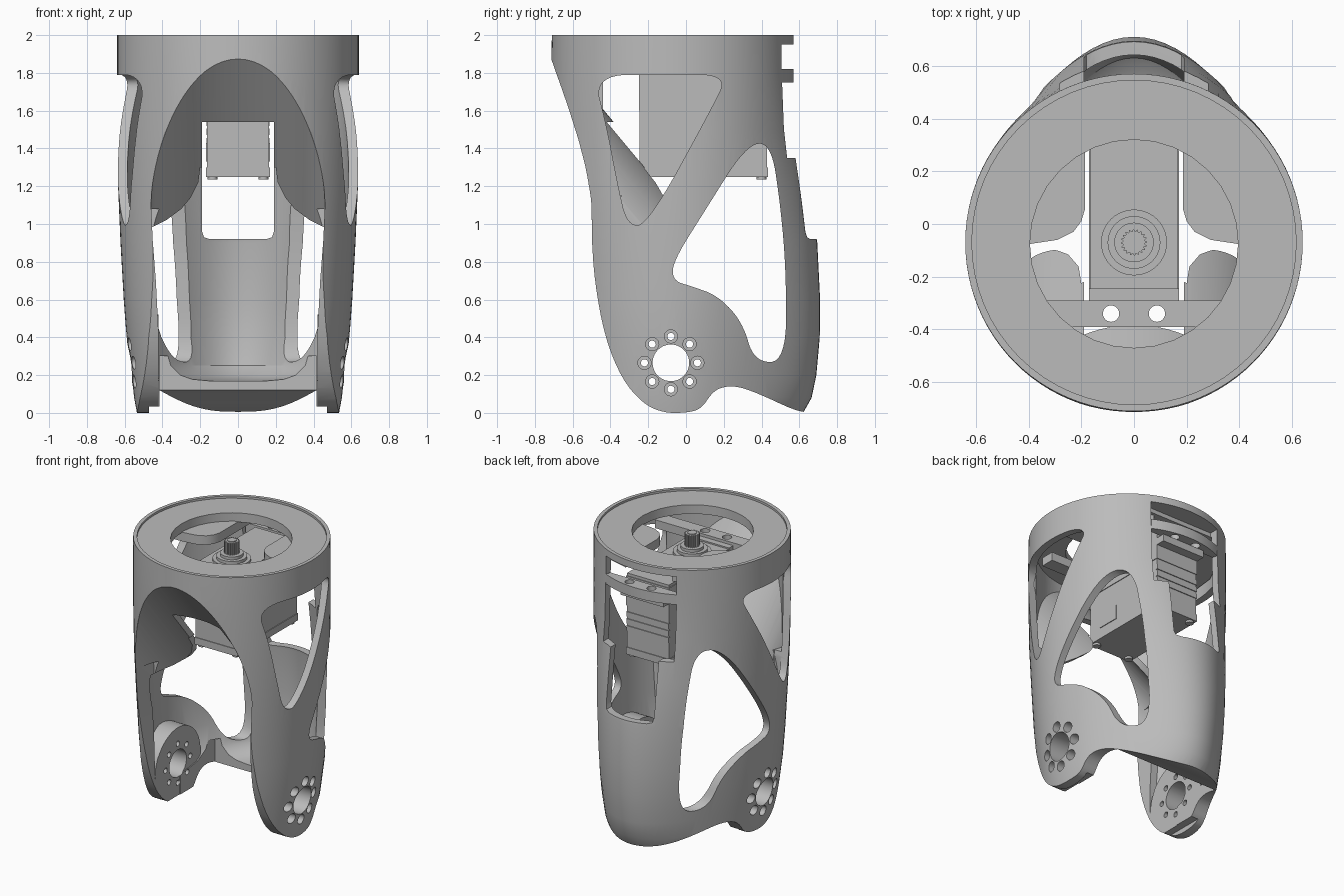
import bpy, bmesh, math
from mathutils import Matrix

if "Cube" in bpy.data.objects:
    bpy.data.objects.remove(bpy.data.objects["Cube"])

CY = -0.07  # tube axis


def material(name, v):
    m = bpy.data.materials.new(name)
    m.use_nodes = True
    m.diffuse_color = (v, v, v, 1)
    m.node_tree.nodes["Principled BSDF"].inputs["Base Color"].default_value = (v, v, v, 1)
    return m


grey = material("plain grey", 0.5)


def finish(bm, name):
    bmesh.ops.recalc_face_normals(bm, faces=bm.faces[:])
    me = bpy.data.meshes.new(name)
    bm.to_mesh(me)
    bm.free()
    me.materials.append(grey)
    ob = bpy.data.objects.new(name, me)
    bpy.context.collection.objects.link(ob)
    return ob


def prism(name, pts, axis, a, b):
    """Extrude an outline along an axis from a to b."""
    place = {"x": lambda p, t: (t, p[0], p[1]),
             "y": lambda p, t: (p[0], t, p[1]),
             "z": lambda p, t: (p[0], p[1], t)}[axis]
    bm = bmesh.new()
    lo = [bm.verts.new(place(p, a)) for p in pts]
    hi = [bm.verts.new(place(p, b)) for p in pts]
    bm.faces.new(lo)
    bm.faces.new(hi)
    n = len(pts)
    for i in range(n):
        j = (i + 1) % n
        bm.faces.new((lo[i], lo[j], hi[j], hi[i]))
    return finish(bm, name)


def box(name, x0, x1, y0, y1, z0, z1):
    return prism(name, [(x0, y0), (x1, y0), (x1, y1), (x0, y1)], "z", z0, z1)


def cylinder(name, r, depth, loc, rot=None, seg=64, flat=1.0):
    bm = bmesh.new()
    turn = Matrix.Rotation(rot[1], 4, rot[0]) if rot else Matrix()
    m = Matrix.Translation(loc) @ turn @ Matrix.Diagonal((1, flat, 1, 1))
    bmesh.ops.create_cone(bm, cap_ends=True, segments=seg, radius1=r, radius2=r, depth=depth, matrix=m)
    return finish(bm, name)


def soften(pts, n=2):
    """Round the corners of a closed outline."""
    for _ in range(n):
        out = []
        for p, q in zip(pts, pts[1:] + pts[:1]):
            out += [tuple(u * 0.75 + v * 0.25 for u, v in zip(p, q)),
                    tuple(u * 0.25 + v * 0.75 for u, v in zip(p, q))]
        pts = out
    return pts


def mirrored(half):
    """Close a right-hand outline with its mirror image."""
    return half + [(-x, z) for x, z in reversed(half)]


def boolean(target, tool, op="DIFFERENCE"):
    mod = target.modifiers.new("cut", "BOOLEAN")
    mod.operation, mod.object, mod.solver = op, tool, "EXACT"
    dg = bpy.context.evaluated_depsgraph_get()
    me = bpy.data.meshes.new_from_object(target.evaluated_get(dg))
    target.modifiers.clear()
    target.data = me
    bpy.data.objects.remove(tool)
    return target


def loft(name, rings, inset=0.0, seg=96):
    """Stack of ovals with a bulging rear: (z, half width, front reach, back reach)."""
    bm = bmesh.new()
    rows = []
    for z, w, f, b in rings:
        row = []
        for i in range(seg):
            t = 2 * math.pi * i / seg
            s = math.sin(t)
            reach = f - inset + (b - f) * max(s, 0) ** 3
            row.append(bm.verts.new(((w - inset) * math.cos(t), CY + s * reach, z)))
        rows.append(row)
    for r, q in zip(rows, rows[1:]):
        for i in range(seg):
            j = (i + 1) % seg
            bm.faces.new((r[i], r[j], q[j], q[i]))
    bm.faces.new(rows[0])
    bm.faces.new(rows[-1])
    return finish(bm, name)


# Outer body, trimmed to the side silhouette
body_rings = [(0, .535, .54, .69), (.08, .55, .55, .735), (.2, .565, .565, .76), (.4, .59, .59, .778),
              (.6, .605, .605, .78), (.9, .622, .62, .765), (1.2, .635, .635, .715),
              (1.5, .64, .64, .66), (1.8, .64, .645, .64), (2, .64, .64, .64)]
shell = loft("leg_shell", body_rings)
silhouette = [(-.9, 2.2), (-.72, 1.9), (-.64, 1.65), (-.57, 1.46), (-.515, 1.22), (-.5, .95), (-.485, .7),
              (-.43, .4), (-.34, .18), (-.23, .05), (-.12, 0), (0, 0), (.08, .02), (.14, .11), (.2, .14),
              (.28, .14), (.4, .095), (.56, .02), (.64, 0), (.9, 0), (1.2, 2.2)]
boolean(shell, prism("trim", soften(silhouette), "x", -1, 1), "INTERSECT")

# Hollow, leaving joint bosses, leg edges and the sloping front scoop wall in place
inner_rings = [(.17, .4, .4, .54), (.178, .46, .46, .63), (.2, .51, .51, .69), (.25, .55, .55, .75)]
hollow = loft("hollow", inner_rings + body_rings[3:8] + [(1.92, .64, .64, .64)], .05)
HUB = (-.08, .265)
for s in (-1, 1):
    boolean(hollow, cylinder("boss", .255, .3, (s * .57, *HUB), ("Y", math.pi / 2)))
    boolean(hollow, box("leg_edge", *sorted((s * .4, s * .7)), -.8, -.34, .1, 1.15))


def scoop(width, depth):
    return cylinder("scoop", width, 4, (0, -.964, 1.659), ("X", .695), 96, depth / width)


wall = scoop(.495, .37)
region = mirrored([(.7, 1.95), (.7, .98), (.46, .98), (.38, 1.02), (.3, 1.08), (.25, 1.14), (.21, 1.22), (.2, 1.3)])
boolean(wall, prism("wall_limit", region, "y", -1.5, -.08), "INTERSECT")
boolean(hollow, wall)
boolean(shell, hollow)

# Front scoop and the gap between the legs
front_cut = scoop(.46, .33)
boolean(front_cut, box("limit", -1, 1, -2, -.07, .7, 2.5), "INTERSECT")
boolean(shell, front_cut)
gap = mirrored([(.42, -.1), (.422, .45), (.435, .7), (.452, .92), (.459, 1.08)])
boolean(shell, prism("leg_gap", gap, "y", -1, -.3))
boolean(shell, box("joint_gap", -.42, .42, -.4, -.06, -.1, .97))
boolean(shell, box("floor_gap", -.415, .415, -1, .33, -.1, .3))
boolean(shell, box("tip_gap", -.47, .47, -.5, .1, -.1, .035))

# Rounded side windows, both sides
upper = [(-.49, 1.79), (-.1, 1.79), (.22, 1.79), (.14, 1.62), (-.2, 1.0), (-.31, .99), (-.36, 1.2), (-.42, 1.52)]
lower = [(.32, 1.42), (.45, 1.43), (.5, 1.1), (.53, .75), (.53, .27), (.36, .27), (.3, .48), (.17, .62),
         (.03, .67), (-.07, .7), (-.07, .8), (.1, 1.07)]
for s in (-1, 1):
    boolean(shell, prism("upper_window", soften(upper, 3), "x", s * .46, s))
    boolean(shell, prism("lower_window", soften(lower, 3), "x", s * .2, s))

# Rear opening, with a wider upper part
slot = mirrored([(.19, 1.54), (.19, .96), (.18, .93), (.15, .92)])
boolean(shell, prism("slot", slot, "y", -1, 1))
boolean(shell, box("rear_opening", -.28, .28, .44, 1, 1.35, 1.95))

# Top recess and round opening
boolean(shell, cylinder("recess", .615, .1, (0, CY, 2.035)))
boolean(shell, cylinder("top_hole", .395, .4, (0, CY - .005, 1.95), seg=32))

# Joint holes with a ring of counterbored screw holes
boolean(shell, cylinder("joint_hole", .097, 2, (0, *HUB), ("Y", math.pi / 2), 40))
for i in range(8):
    a = i * math.pi / 4
    y, z = HUB[0] + .14 * math.cos(a), HUB[1] + .14 * math.sin(a)
    boolean(shell, cylinder("screw_hole", .019, 2, (0, y, z), ("Y", math.pi / 2), 16))
    for s in (-1, 1):
        boolean(shell, cylinder("counterbore", .035, .4, (s * .67, y, z), ("Y", math.pi / 2), 20))

# Motor mounting plates under the top
front_mount = box("front_mount", -.45, .45, -.39, -.29, 1.8, 1.86)
arc = [(.64 * math.sin(a / 20), CY + .64 * math.cos(a / 20)) for a in range(-9, 10)]
rear_mount = prism("rear_mount", arc + [(.27, .47), (-.27, .47)], "z", 1.75, 1.82)
for x in (-.087, .087):
    boolean(front_mount, cylinder("hole", .031, 1, (x, -.34, 1.8), seg=24))
    boolean(rear_mount, cylinder("hole", .031, 1, (x, .515, 1.8), seg=24))
side_web = [(.185, .42), (.185, .06), (.2, .01), (.23, -.03), (.29, -.06), (.39, -.075), (.58, -.08),
            (.56, .1), (.48, .26), (.4, .36)]
webs = [prism(n + "_web", [(s * x, y) for x, y in side_web], "z", 1.86, 1.925)
        for n, s in (("left", 1), ("right", -1))]

# Motor: case, covers, flanges, feet, label plates, rear ribs, collars and toothed shaft
motor = [box("motor_case", -.165, .165, -.245, .43, 1.27, 1.83),
         box("motor_bottom_cover", -.17, .17, -.25, .435, 1.25, 1.3),
         box("motor_top_cover", -.17, .17, -.25, .435, 1.6, 1.81),
         box("motor_rear_flange", -.17, .17, .43, .5, 1.7, 1.75),
         box("motor_front_flange", -.17, .17, -.31, -.245, 1.8, 1.84)]
for s in (-1, 1):
    motor.append(box("motor_label", *sorted((s * .163, s * .17)), -.14, .02, 1.33, 1.43))
    for y in (-.215, .4):
        motor.append(cylinder("motor_foot", .026, .03, (s * .135, y, 1.25), seg=20))
for i in range(3):
    z = 1.42 + i * .05
    motor.append(box("motor_rib", -.168, .168, .42, .436, z, z + .035))
for r, z in ((.125, 1.845), (.1, 1.865), (.075, 1.885), (.03, 1.975)):
    motor.append(cylinder("motor_collar", r, z - 1.8, (0, CY, (z + 1.8) / 2), seg=40))
teeth = [((.05 if i % 4 < 2 else .042) * math.cos(i * math.pi / 40),
          CY + (.05 if i % 4 < 2 else .042) * math.sin(i * math.pi / 40)) for i in range(80)]
motor.append(prism("motor_shaft", teeth, "z", 1.85, 1.97))

# Smooth curved surfaces, keep edges crisp
bpy.ops.object.select_all(action="DESELECT")
for ob in [shell, front_mount, rear_mount] + webs + motor:
    ob.select_set(True)
bpy.context.view_layer.objects.active = shell
bpy.ops.object.shade_smooth_by_angle(angle=math.radians(30))
